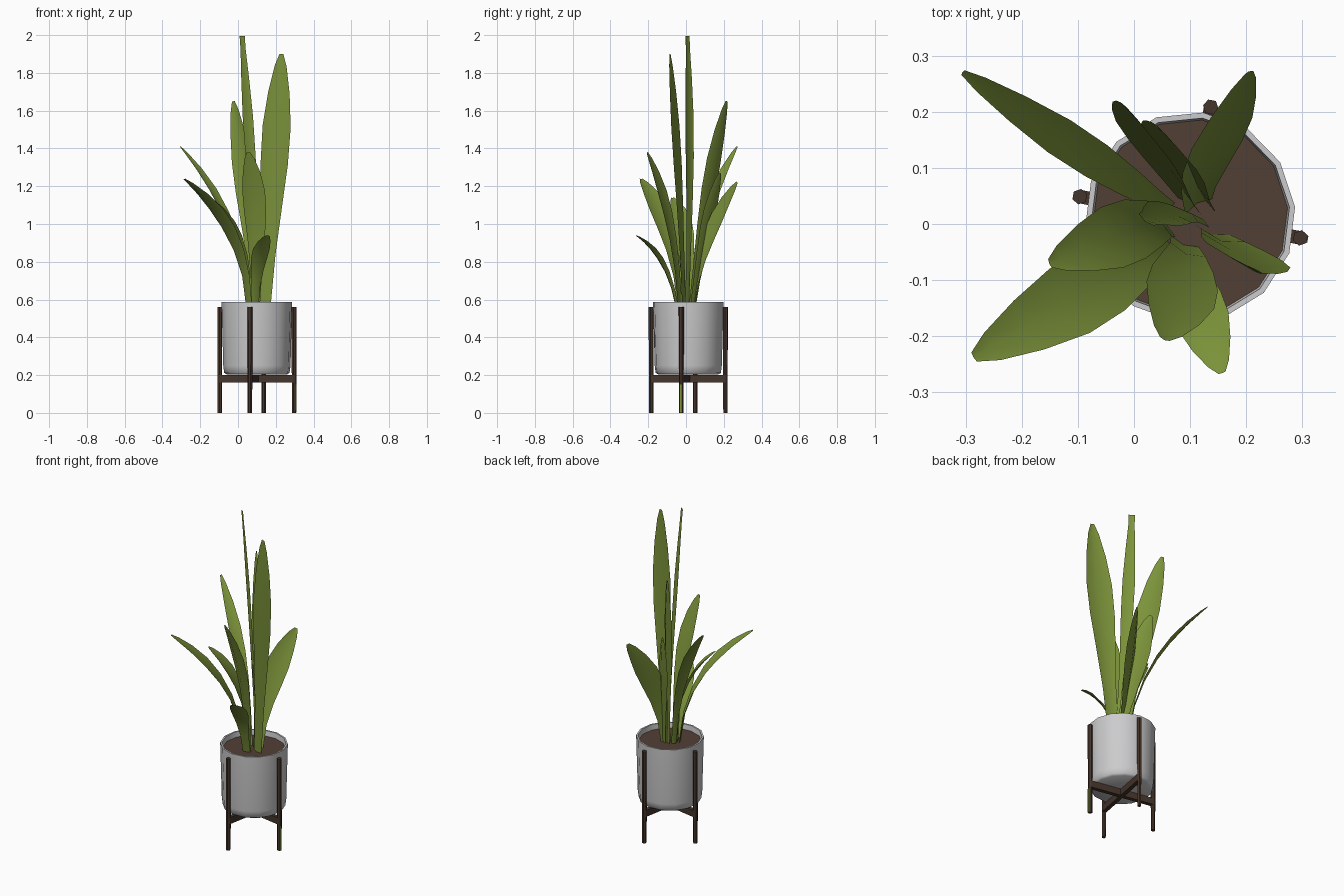
import bpy, bmesh, math
from mathutils import Vector

if "Cube" in bpy.data.objects:
    bpy.data.objects.remove(bpy.data.objects["Cube"])

CX, CY = 0.10, 0.012          # pot axis
TURN = math.radians(-10.6)    # stand rotation


def mat(name, rgb):
    m = bpy.data.materials.new(name)
    m.diffuse_color = (*rgb, 1)
    m.use_nodes = True
    m.node_tree.nodes["Principled BSDF"].inputs["Base Color"].default_value = m.diffuse_color
    return m


GREEN = mat("leaf green", (0.20, 0.29, 0.042))
GREY = mat("pot light grey", (0.60, 0.60, 0.61))
SOIL = mat("soil brown", (0.085, 0.050, 0.036))
WOOD = mat("dark wood", (0.060, 0.035, 0.024))


def finish(bm, name, material, smooth=None):
    me = bpy.data.meshes.new(name)
    bm.to_mesh(me)
    bm.free()
    ob = bpy.data.objects.new(name, me)
    bpy.context.collection.objects.link(ob)
    me.materials.append(material)
    if smooth:
        bpy.ops.object.select_all(action='DESELECT')
        ob.select_set(True)
        bpy.context.view_layer.objects.active = ob
        bpy.ops.object.shade_smooth_by_angle(angle=math.radians(smooth))
    return ob


def box(name, size, location, turn, material):
    bm = bmesh.new()
    bmesh.ops.create_cube(bm, size=1)
    bmesh.ops.scale(bm, vec=size, verts=bm.verts)
    ob = finish(bm, name, material)
    ob.location = location
    ob.rotation_euler.z = turn


def lathe(name, profile, sides, material, smooth, caps):
    """Rings of (radius, z) around the pot axis; caps close first / last ring."""
    bm = bmesh.new()
    rings = []
    for r, z in profile:
        rings.append([bm.verts.new((CX + r * math.cos(a), CY + r * math.sin(a), z))
                      for a in (2 * math.pi * i / sides + 0.1 for i in range(sides))])
    for lo, hi in zip(rings, rings[1:]):
        for i in range(sides):
            j = (i + 1) % sides
            bm.faces.new((lo[i], lo[j], hi[j], hi[i]))
    if caps[0]:
        bm.faces.new(rings[0][::-1])
    if caps[1]:
        bm.faces.new(rings[-1])
    return finish(bm, name, material, smooth)


# Pot with open rim, and a soil disc just below it
lathe("pot", [(0.160, 0.203), (0.174, 0.212), (0.179, 0.25), (0.188, 0.588),
              (0.178, 0.588), (0.174, 0.55)], 14, GREY, 75, (True, False))
lathe("soil", [(0.175, 0.556)], 14, SOIL, None, (False, True))

# Stand: four legs and a crossed pair of bars
for k in range(4):
    a = TURN + k * math.pi / 2
    bm = bmesh.new()
    bmesh.ops.create_cone(bm, cap_ends=True, segments=6, radius1=0.012,
                          radius2=0.014, depth=0.56)
    leg = finish(bm, f"stand_leg_{k + 1}", WOOD, 35)
    leg.location = (CX + 0.2 * math.cos(a), CY + 0.2 * math.sin(a), 0.28)
    leg.rotation_euler.z = a
for k in range(2):
    box(f"stand_crossbar_{k + 1}", (0.40, 0.024, 0.04), (CX, CY, 0.18),
        TURN + k * math.pi / 2, WOOD)
# Small green patch on the outside of the right leg
box("leg_green_patch", (0.003, 0.012, 0.15),
    (CX + 0.212 * math.cos(TURN), CY + 0.212 * math.sin(TURN), 0.076), TURN, GREEN)

# Leaf outline: position along the leaf, share of full width
OUTLINE = [(0, .42), (.2, .52), (.38, .75), (.55, .97), (.7, 1), (.84, .76), (.95, .42), (1, .14)]


def leaf(name, base, mid, tip, width, across, fold=0.13, blunt=0.0):
    """Folded blade along a curve through base, mid and tip."""
    base, mid, tip = Vector((*base, 0.55)), Vector(mid), Vector(tip)
    ctrl = 2 * mid - (base + tip) / 2
    side = Vector(across).normalized()
    bm = bmesh.new()
    rows = []
    for t, w in OUTLINE:
        p = base * (1 - t) ** 2 + ctrl * 2 * t * (1 - t) + tip * t * t
        along = ((ctrl - base) * (1 - t) + (tip - ctrl) * t).normalized()
        s = (side - along * side.dot(along)).normalized()
        n = along.cross(s)
        if n.dot(p - Vector((CX, CY, p.z))) < 0:
            n = -n
        h = width * max(w, blunt) / 2
        rows.append([bm.verts.new(p - s * h), bm.verts.new(p + n * h * fold * 2),
                     bm.verts.new(p + s * h)])
    for a, b in zip(rows, rows[1:]):
        for i in range(2):
            bm.faces.new((a[i], a[i + 1], b[i + 1], b[i]))
    bmesh.ops.recalc_face_normals(bm, faces=bm.faces)
    return finish(bm, name, GREEN, 60)


leaf("leaf_tallest", (.12, .005), (.072, .020, 1.28), (.022, .008, 1.995), .07, (-.78, .62, 0),
     blunt=.5)
leaf("leaf_tall_right", (.14, -.01), (.187, -.040, 1.25), (.23, -.085, 1.9), .155, (.95, -.28, 0))
leaf("leaf_tall_back", (.10, .03), (.043, .108, 1.12), (-.025, .215, 1.65), .125, (-.8, .6, 0))
leaf("leaf_front", (.09, -.03), (.093, -.087, 1.02), (.055, -.205, 1.38), .13, (.92, -.38, 0))
leaf("leaf_back_left", (.065, .025), (-.048, .100, 1.02), (-.305, .27, 1.41), .07, (.6, .8, 0))
leaf("leaf_front_left", (.06, -.02), (-.033, -.087, .95), (-.285, -.237, 1.24), .135, (-.55, .83, 0))
leaf("leaf_back_right", (.115, .03), (.135, .107, .90), (.205, .27, 1.22), .13, (.84, .45, -.3))
leaf("leaf_back", (.125, .035), (.083, .098, .93), (.03, .18, 1.27), .12, (.82, -.57, 0))
leaf("leaf_short_front", (.09, -.045), (.108, -.125, .80), (.157, -.265, .94), .095, (.93, .37, 0))
leaf("leaf_left", (.065, .0), (.013, -.005, .91), (-.15, -.07, 1.14), .115, (-.35, .94, 0))
